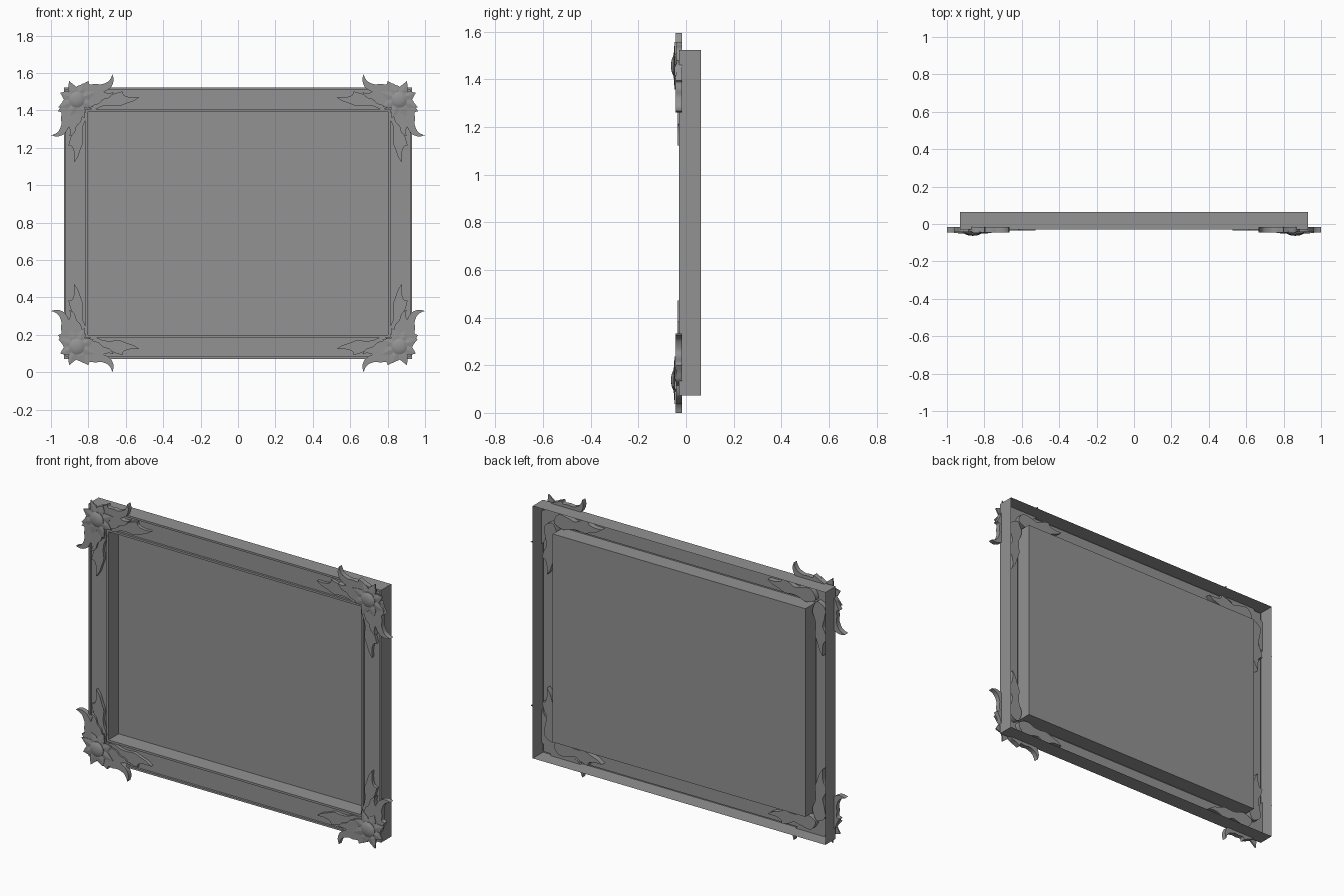
import bpy, bmesh, math
from mathutils import Vector

if "Cube" in bpy.data.objects:
    bpy.data.objects.remove(bpy.data.objects["Cube"])

ZC = 0.797            # height of the frame centre
CX, CZ = 0.862, 0.66  # flower centre, measured from the frame centre

grey = bpy.data.materials.new("dark_grey")
grey.diffuse_color = (0.29, 0.29, 0.29, 1)
grey.use_nodes = True
grey.node_tree.nodes["Principled BSDF"].inputs["Base Color"].default_value = grey.diffuse_color


def finish(bm, name, smooth=False):
    bmesh.ops.recalc_face_normals(bm, faces=bm.faces[:])
    me = bpy.data.meshes.new(name)
    bm.to_mesh(me)
    bm.free()
    me.materials.append(grey)
    ob = bpy.data.objects.new(name, me)
    bpy.context.collection.objects.link(ob)
    if smooth:
        bpy.ops.object.select_all(action='DESELECT')
        ob.select_set(True)
        bpy.context.view_layer.objects.active = ob
        bpy.ops.object.shade_smooth_by_angle(angle=math.radians(35))
    return ob


def smooth_outline(pts, steps=5):
    """Closed Catmull-Rom outline; a repeated point makes a sharp tip."""
    p = [Vector(q) for q in pts]
    n, out = len(p), []
    for i in range(n):
        a, b, c, d = p[i - 1], p[i], p[(i + 1) % n], p[(i + 2) % n]
        if (b - c).length < 1e-6:
            continue
        for k in range(steps):
            t = k / steps
            out.append(0.5 * (2 * b + (c - a) * t + (2 * a - 5 * b + 4 * c - d) * t * t
                              + (3 * b - a - 3 * c + d) * t ** 3))
    return out


def place(sx, sz, a, b, y):
    """Corner coordinates (a inward along x, b inward along z) to world."""
    return (sx * (CX - a), y, ZC + sz * (CZ - b))


def leaf(name, pts, y0, y1, sx, sz, swap):
    bm = bmesh.new()
    vs = [bm.verts.new(place(sx, sz, q.y if swap else q.x, q.x if swap else q.y, y0))
          for q in smooth_outline(pts)]
    face = bm.faces.new(vs)
    ext = bmesh.ops.extrude_face_region(bm, geom=[face], use_keep_orig=True)
    for v in ext['geom']:
        if isinstance(v, bmesh.types.BMVert):
            v.co.y = y1
    bmesh.ops.triangulate(bm, faces=[f for f in bm.faces if len(f.verts) > 4])
    finish(bm, name, True)


# Frame: one sheet running from the outer wall over the rims to the back panel
bm = bmesh.new()
profile = [(0.0, 0.063), (0.0, -0.03), (0.011, -0.03), (0.011, -0.018),
           (0.115, -0.018), (0.115, -0.03), (0.127, -0.03), (0.127, 0.063)]
rings = []
for inset, y in profile:
    x, z = 0.93 - inset, 0.725 - inset
    rings.append([bm.verts.new((sx * x, y, ZC + sz * z))
                  for sx, sz in ((-1, -1), (1, -1), (1, 1), (-1, 1))])
for r, s in zip(rings, rings[1:]):
    for i in range(4):
        j = (i + 1) % 4
        bm.faces.new((r[i], r[j], s[j], s[i]))
bm.faces.new(rings[-1])
finish(bm, "frame_and_panel")

# Leaf outlines in corner coordinates
OUTER = [(-0.02, 0.02), (-0.01, -0.06), (0.035, -0.085), (0.062, -0.1), (0.062, -0.1),
         (0.07, -0.082), (0.1, -0.085), (0.13, -0.082), (0.165, -0.095), (0.182, -0.115),
         (0.19, -0.137), (0.19, -0.137), (0.197, -0.105), (0.185, -0.07), (0.16, -0.05),
         (0.145, -0.042), (0.17, -0.035), (0.197, -0.04), (0.197, -0.04), (0.175, -0.012),
         (0.14, 0.0), (0.12, 0.02), (0.09, 0.03), (0.05, 0.04)]
INNER = [(0.03, 0.02), (0.06, -0.03), (0.12, -0.025), (0.165, -0.015), (0.2, -0.032),
         (0.245, -0.045), (0.245, -0.045), (0.252, -0.025), (0.285, -0.014),
         (0.335, -0.014), (0.335, -0.014), (0.305, 0.006), (0.265, 0.02), (0.225, 0.034),
         (0.18, 0.03), (0.14, 0.034), (0.105, 0.048), (0.07, 0.046)]

for sx in (-1, 1):
    for sz in (-1, 1):
        tag = ("left" if sx < 0 else "right") + ("_bottom" if sz < 0 else "_top")
        for swap in (False, True):
            side = "_side" if swap else "_across"
            leaf("outer_leaf_" + tag + side, OUTER, -0.017, -0.045, sx, sz, swap)
            leaf("inner_leaf_" + tag + side, INNER, 0.012, -0.036, sx, sz, swap)

        # Flower: eight ridged pointed petals in two alternating lengths
        bm = bmesh.new()
        for k in range(8):
            ang = k * math.pi / 4 + math.pi / 8
            ca, sa = math.cos(ang), math.sin(ang)
            length = 0.108 if k % 2 else 0.096

            def pt(r, w, y):
                return bm.verts.new(place(sx, sz, r * ca - w * sa, r * sa + w * ca, y))
            edge = [(0.015, -0.012), (0.045, -0.023), (0.068, -0.022), (length, 0),
                    (0.068, 0.022), (0.045, 0.023), (0.015, 0.012)]
            front = [pt(r, w, -0.048) for r, w in edge]
            back = [pt(r, w, -0.04) for r, w in edge]
            ridge = pt(0.05, 0, -0.052)
            for i in range(7):
                j = (i + 1) % 7
                bm.faces.new((front[i], front[j], ridge))
                bm.faces.new((front[i], back[i], back[j], front[j]))
            bm.faces.new(back)
        finish(bm, "flower_petals_" + tag)

        # Flower centre: collar disc with a dome
        bm = bmesh.new()
        rows = [(0.043, -0.045), (0.043, -0.053), (0.036, -0.056), (0.032, -0.058),
                (0.022, -0.061), (0.011, -0.0625)]
        n, prev = 24, None
        for r, y in rows:
            ring = [bm.verts.new(place(sx, sz, r * math.cos(2 * math.pi * i / n),
                                       r * math.sin(2 * math.pi * i / n), y)) for i in range(n)]
            if prev:
                for i in range(n):
                    j = (i + 1) % n
                    bm.faces.new((prev[i], prev[j], ring[j], ring[i]))
            else:
                bm.faces.new(ring)
            prev = ring
        tip = bm.verts.new(place(sx, sz, 0, 0, -0.063))
        for i in range(n):
            bm.faces.new((prev[i], prev[(i + 1) % n], tip))
        finish(bm, "flower_centre_" + tag, True)
